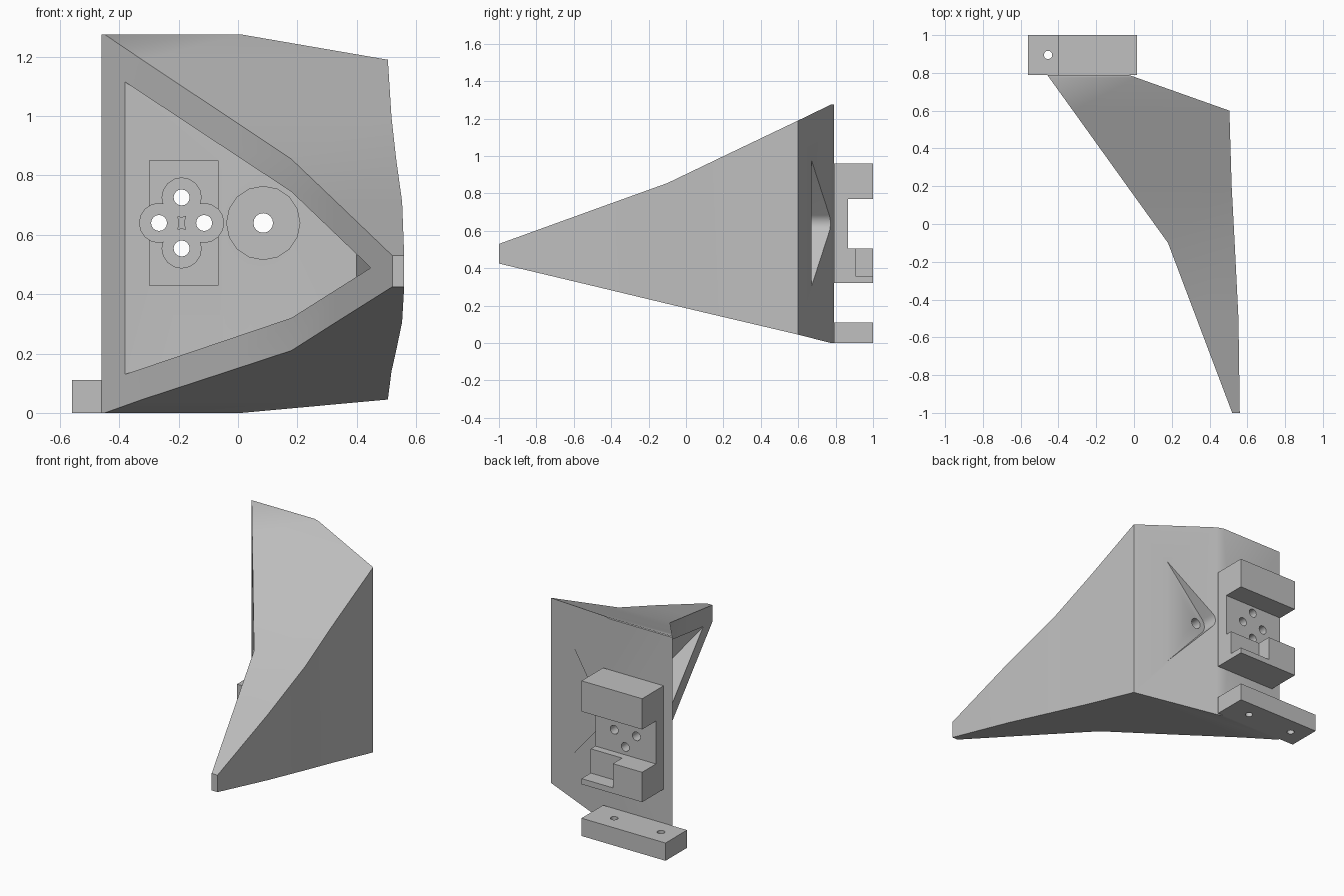
import bpy, bmesh
from math import sin, cos, pi, radians

if "Cube" in bpy.data.objects:
    bpy.data.objects.remove(bpy.data.objects["Cube"], do_unlink=True)

GREY = bpy.data.materials.new("plain grey")
GREY.use_nodes = True
colour = (0.53, 0.53, 0.53, 1)
GREY.diffuse_color = colour
GREY.node_tree.nodes["Principled BSDF"].inputs["Base Color"].default_value = colour


def loft(name, rings):
    """Solid skinned through equal-length rings of points, capped at both ends."""
    bm = bmesh.new()
    rows = [[bm.verts.new(p) for p in ring] for ring in rings]
    n = len(rows[0])
    for a, b in zip(rows, rows[1:]):
        for i in range(n):
            j = (i + 1) % n
            bm.faces.new((a[i], a[j], b[j], b[i]))
    bm.faces.new(rows[0])
    bm.faces.new(rows[-1])
    bmesh.ops.recalc_face_normals(bm, faces=bm.faces)
    mesh = bpy.data.meshes.new(name)
    bm.to_mesh(mesh)
    bm.free()
    mesh.materials.append(GREY)
    ob = bpy.data.objects.new(name, mesh)
    bpy.context.collection.objects.link(ob)
    return ob


def sections(name, rows):
    """Loft of upright rectangles: y, left x, right x, low z, high z."""
    return loft(name, [[(l, y, b), (r, y, b), (r, y, t), (l, y, t)]
                       for y, l, r, b, t in rows])


def prism(name, outline, y0, y1):
    return loft(name, [[(x, y, z) for x, z in outline] for y in (y0, y1)])


def box(name, x0, x1, y0, y1, z0, z1):
    return sections(name, [(y, x0, x1, z0, z1) for y in (y0, y1)])


def arc(cx, cz, r, start=0, end=360, steps=16):
    full = end - start == 360
    count = steps if full else steps + 1
    return [(cx + r * cos(radians(start + (end - start) * i / steps)),
             cz + r * sin(radians(start + (end - start) * i / steps)))
            for i in range(count)]


def combine(target, tool, operation):
    """Apply a boolean and discard the tool."""
    mod = target.modifiers.new("combine", 'BOOLEAN')
    mod.operation = operation
    mod.solver = 'EXACT'
    mod.object = tool
    tool.hide_render = True
    bpy.context.view_layer.objects.active = target
    bpy.ops.object.modifier_apply(modifier=mod.name)
    bpy.data.objects.remove(tool, do_unlink=True)


def cut(target, tool):
    combine(target, tool, 'DIFFERENCE')


def join(target, tool):
    combine(target, tool, 'UNION')


# Tapered hollow body, open on one side
body = sections("tapered_shell", [
    (0.79, -0.46, -0.03, 0, 1.275),
    (0.775, -0.449, 0.012, 0, 1.275),
    (0.6, -0.323, 0.505, 0.045, 1.19),
    (0.2, -0.036, 0.517, 0.139, 0.999),
    (-0.1, 0.18, 0.533, 0.21, 0.855),
    (-0.5, 0.331, 0.553, 0.306, 0.711),
    (-1, 0.52, 0.56, 0.425, 0.53)])
cut(body, sections("cavity", [
    (0.68, -0.6, -0.05, 0.13, 1.115),
    (0.52, -0.6, 0.40, 0.169, 1.039),
    (-0.1, -0.2, 0.43, 0.32, 0.745),
    (-0.8, 0.1, 0.447, 0.487, 0.492)]))

# Inner pad and round boss
join(body, box("pad", -0.3, -0.065, 0.668, 0.7, 0.43, 0.85))
screw = (0.085, 0.64)
join(body, prism("boss", arc(*screw, 0.125), 0.575, 0.69))

# Rounded wedge recess for the side screw
cut(body, prism("recess", arc(*screw, 0.065, 137.5, 222.5, 8)
                + [(0.33, 0.275), (0.33, 1.005)], 0.67, 1.1))
cut(body, prism("screw_hole", arc(*screw, 0.033), 0.4, 0.9))

# Mounting block with a channel across it and a corner notch
mount = box("mounting_block", -0.4, 0.015, 0.79, 1.0, 0.32, 0.96)
cut(mount, box("channel", -0.6, 0.2, 0.865, 1.1, 0.505, 0.77))
cut(mount, box("notch", -0.2, 0.2, 0.91, 1.1, 0.355, 0.6))

# Four screw holes with sunk heads
for k in range(4):
    x, z = -0.19 + 0.076 * cos(k * pi / 2), 0.64 + 0.086 * sin(k * pi / 2)
    cut(body, prism("sunk_head", arc(x, z, 0.066), 0.5, 0.72))
    for part in (body, mount):
        cut(part, prism("hole", arc(x, z, 0.027), 0.6, 0.95))

# Lower bar with two upright holes
bar = box("lower_bar", -0.56, 0.015, 0.79, 1.0, 0, 0.11)
for x in (-0.455, -0.135):
    cut(bar, loft("bar_hole", [[(px, py, z) for px, py in arc(x, 0.895, 0.022)]
                               for z in (-0.1, 0.3)]))

# Soft shading with sharp corners kept
for part in (body, mount, bar):
    bpy.ops.object.select_all(action='DESELECT')
    part.select_set(True)
    bpy.context.view_layer.objects.active = part
    bpy.ops.object.shade_smooth_by_angle(angle=radians(30))
